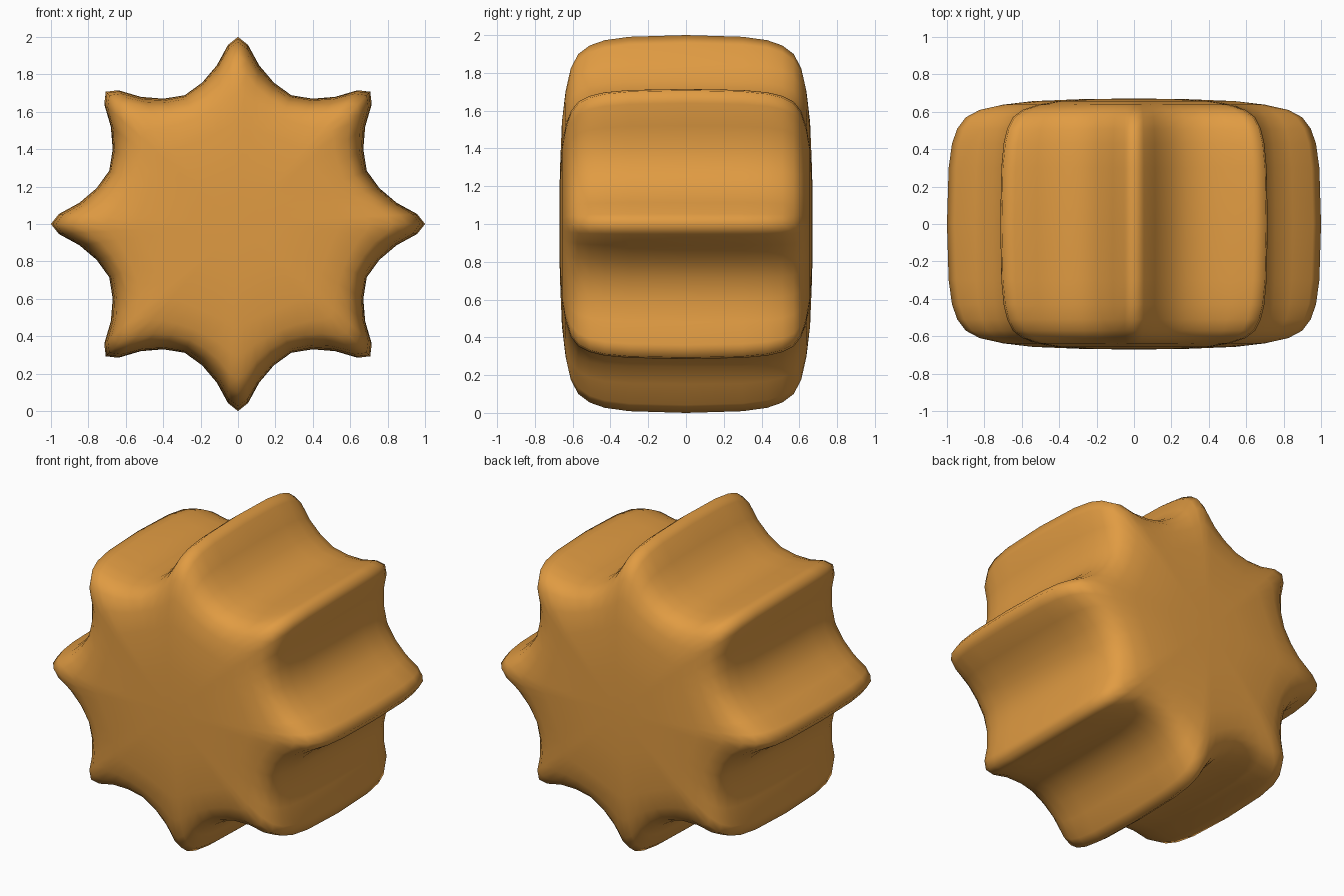
import bpy, bmesh, math

if "Cube" in bpy.data.objects:
    bpy.data.objects.remove(bpy.data.objects["Cube"])

# Half of one star point: (angle in degrees from the tip, 1 = tip radius, 0 = valley radius)
HALF = [(0, 1.0), (3.2, 0.84), (7.6, 0.435), (14.2, 0.137), (22.5, 0.0)]
# Rounded edge from the middle to the cap: (depth, tip radius, valley radius)
EDGE = [(0.0, 1.0, 0.745), (0.3, 0.991, 0.743), (0.43, 0.973, 0.737),
        (0.51, 0.945, 0.725), (0.57, 0.9, 0.705), (0.61, 0.825, 0.67),
        (0.638, 0.7, 0.61), (0.657, 0.54, 0.5), (0.668, 0.27, 0.26)]
CAP_Y = 0.671

# Full outline of the eight-pointed star
outline = []
for k in range(8):
    point = [(-a, s) for a, s in HALF[:0:-1]] + HALF[:-1]
    outline += [(math.radians(45 * k + a), s) for a, s in point]

# Rings from the front cap to the back cap
rings = [(-y, t, v) for y, t, v in EDGE[:0:-1]] + EDGE
bm = bmesh.new()
loops = []
for y, tip, valley in rings:
    loop = []
    for a, s in outline:
        r = valley + (tip - valley) * s
        loop.append(bm.verts.new((r * math.sin(a), y, 1 + r * math.cos(a))))
    loops.append(loop)

n = len(outline)
for lower, upper in zip(loops, loops[1:]):
    for i in range(n):
        j = (i + 1) % n
        bm.faces.new((lower[i], lower[j], upper[j], upper[i]))

# Gently domed caps
for loop, y in ((loops[0], -CAP_Y), (loops[-1], CAP_Y)):
    centre = bm.verts.new((0, y, 1))
    for i in range(n):
        bm.faces.new((loop[i], loop[(i + 1) % n], centre))

bmesh.ops.recalc_face_normals(bm, faces=bm.faces[:])
for f in bm.faces:
    f.smooth = True
mesh = bpy.data.meshes.new("star_block")
bm.to_mesh(mesh)
bm.free()

orange = bpy.data.materials.new("warm_orange")
orange.diffuse_color = (0.75, 0.33, 0.055, 1)
orange.use_nodes = True
orange.node_tree.nodes["Principled BSDF"].inputs["Base Color"].default_value = orange.diffuse_color
mesh.materials.append(orange)
star = bpy.data.objects.new("star_block", mesh)
bpy.context.collection.objects.link(star)
